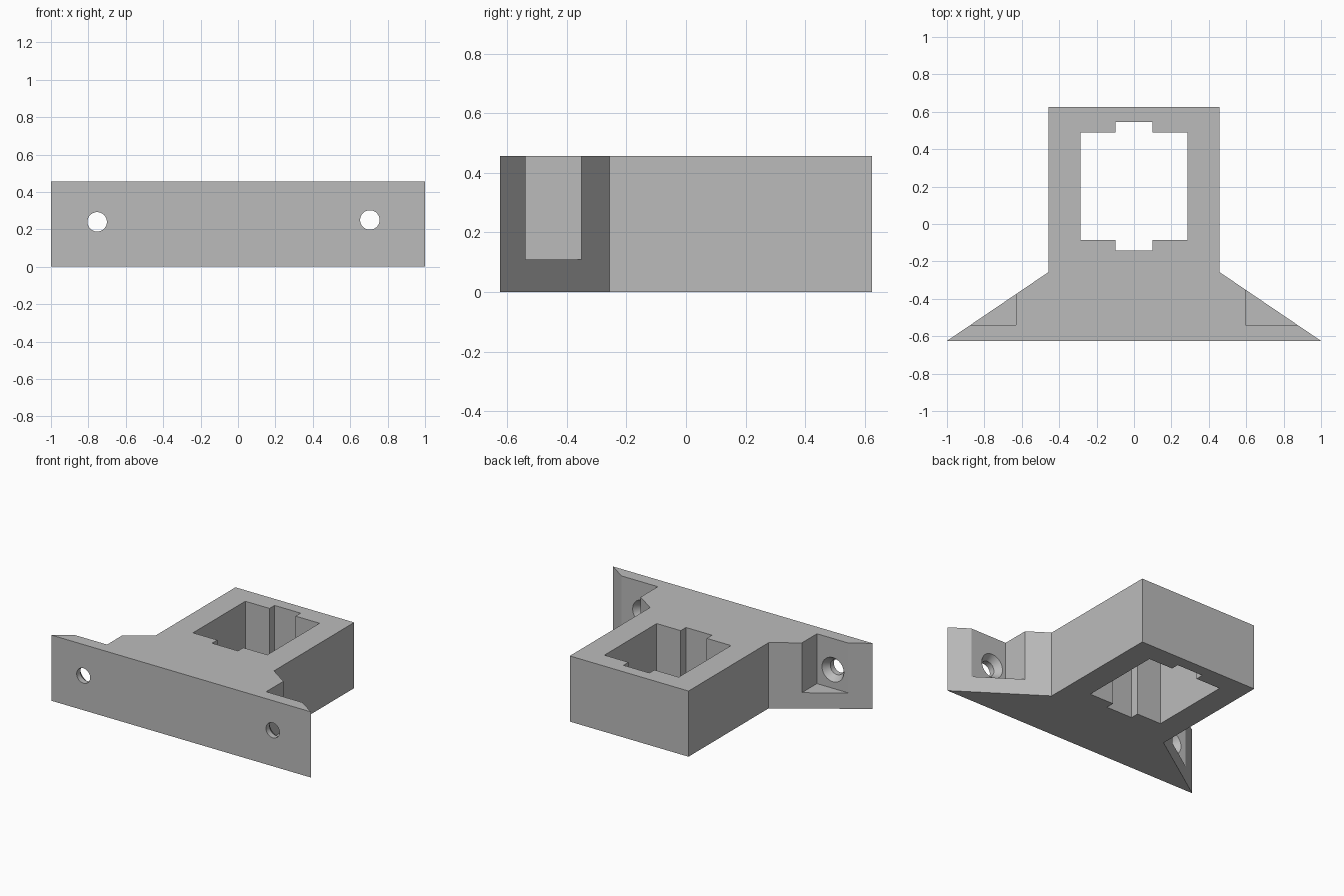
import bpy
import bmesh
import math

cube = bpy.data.objects.get("Cube")
if cube:
    bpy.data.objects.remove(cube, do_unlink=True)

HEIGHT = 0.457
BACK, FRONT = 0.625, -0.625
POCKET_Y, POCKET_Z = -0.54, 0.11

grey = bpy.data.materials.new("plain grey")
grey.use_nodes = True
colour = (0.5, 0.5, 0.5, 1)
grey.diffuse_color = colour
grey.node_tree.nodes["Principled BSDF"].inputs["Base Color"].default_value = colour


def make_object(name, bm):
    bmesh.ops.recalc_face_normals(bm, faces=bm.faces)
    mesh = bpy.data.meshes.new(name)
    bm.to_mesh(mesh)
    bm.free()
    mesh.materials.append(grey)
    obj = bpy.data.objects.new(name, mesh)
    bpy.context.collection.objects.link(obj)
    return obj


def prism(name, outline, low, high):
    """Extrude a plan outline from one height to another."""
    bm = bmesh.new()
    face = bm.faces.new([bm.verts.new((x, y, low)) for x, y in outline])
    top = bmesh.ops.extrude_face_region(bm, geom=[face])["geom"]
    verts = [v for v in top if isinstance(v, bmesh.types.BMVert)]
    bmesh.ops.translate(bm, verts=verts, vec=(0, 0, high - low))
    return make_object(name, bm)


def turned(name, profile, x, z, sides=48):
    """Solid of (radius, y) rings about an axis along y."""
    bm = bmesh.new()
    rings = [[bm.verts.new((x + r * math.cos(math.tau * i / sides), y,
                            z + r * math.sin(math.tau * i / sides)))
              for i in range(sides)] for r, y in profile]
    for a, b in zip(rings, rings[1:]):
        for i in range(sides):
            j = (i + 1) % sides
            bm.faces.new((a[i], a[j], b[j], b[i]))
    bm.faces.new(rings[0])
    bm.faces.new(rings[-1])
    return make_object(name, bm)


def cut(body, cutter):
    mod = body.modifiers.new(cutter.name, 'BOOLEAN')
    mod.operation = 'DIFFERENCE'
    mod.solver = 'EXACT'
    mod.object = cutter
    bpy.context.view_layer.objects.active = body
    bpy.ops.object.modifier_apply(modifier=mod.name)
    bpy.data.objects.remove(cutter, do_unlink=True)


# Block with a flared front flange
half = [(1, FRONT), (0.457, -0.257), (0.457, BACK)]
bracket = prism("bracket_body", half + [(-x, y) for x, y in reversed(half)], 0, HEIGHT)

# Socket through the block, with a notch at front and back
socket = [(0.285, -0.085), (0.285, 0.49), (0.1, 0.49), (0.1, 0.545),
          (-0.1, 0.545), (-0.1, 0.49), (-0.287, 0.49), (-0.287, -0.085),
          (-0.1, -0.085), (-0.1, -0.143), (0.1, -0.143), (0.1, -0.085)]
cut(bracket, prism("socket_cutter", socket, -0.1, HEIGHT + 0.1))

# Open-topped screw pocket and countersunk hole in each wing
for side, inner, hole_x, hole_z in (("right", -0.63, -0.753, 0.24),
                                    ("left", 0.595, 0.705, 0.25)):
    outer = math.copysign(1.2, inner)
    pocket = [(inner, POCKET_Y), (outer, POCKET_Y), (outer, 0), (inner, 0)]
    cut(bracket, prism(side + "_pocket_cutter", pocket, POCKET_Z, HEIGHT + 0.1))
    screw = [(0.052, FRONT - 0.1), (0.052, POCKET_Y - 0.045),
             (0.084, POCKET_Y), (0.084, POCKET_Y + 0.01)]
    cut(bracket, turned(side + "_screw_cutter", screw, hole_x, hole_z))

# Smooth hole walls, sharp edges elsewhere
bpy.ops.object.select_all(action='DESELECT')
bracket.select_set(True)
bpy.context.view_layer.objects.active = bracket
bpy.ops.object.shade_smooth_by_angle(angle=math.radians(25))
